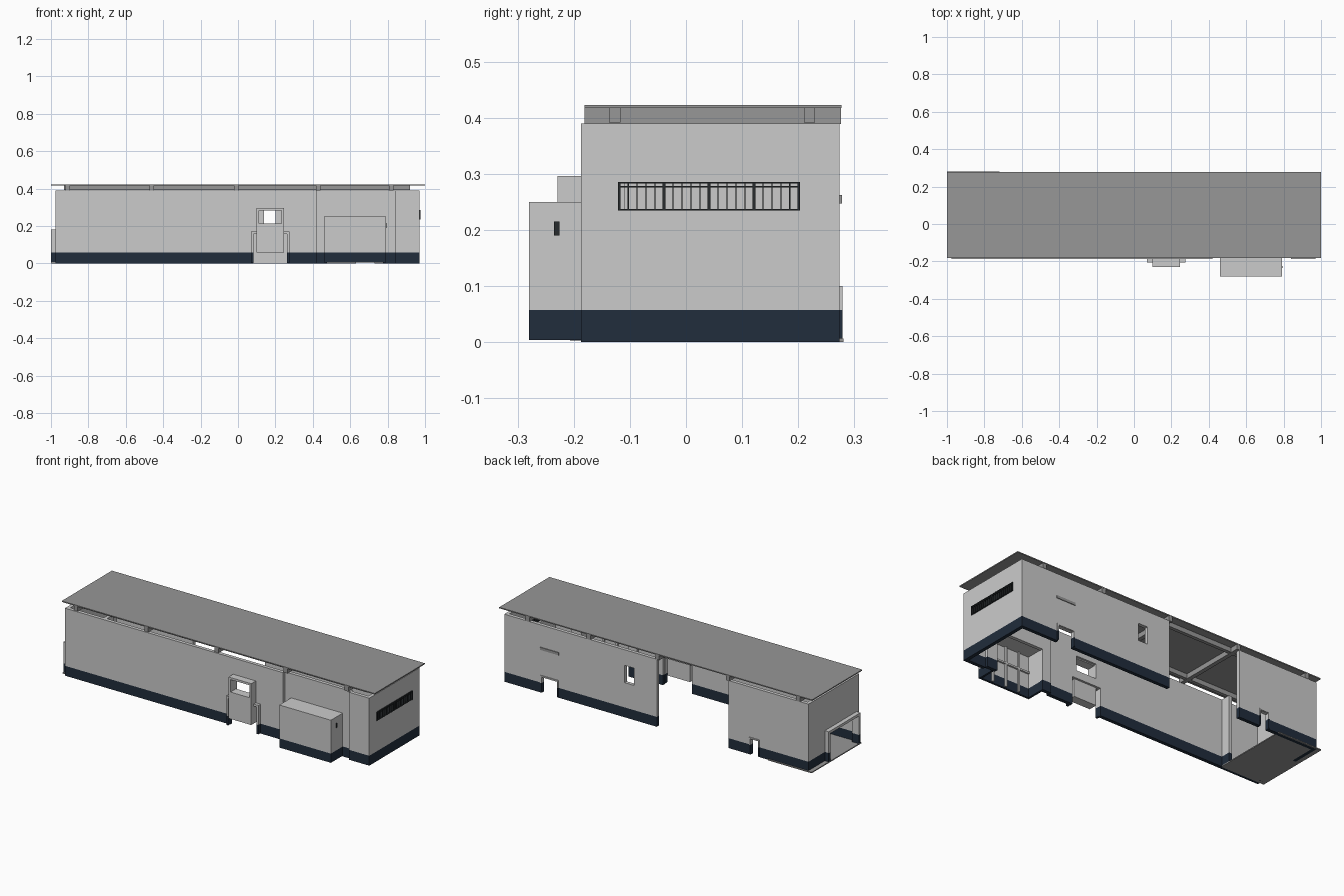
import bpy, bmesh
from mathutils import Vector

cube = bpy.data.objects.get("Cube")
if cube:
    bpy.data.objects.remove(cube, do_unlink=True)


def material(name, rgb):
    m = bpy.data.materials.new(name)
    m.use_nodes = True
    m.diffuse_color = (*rgb, 1)
    m.node_tree.nodes["Principled BSDF"].inputs["Base Color"].default_value = (*rgb, 1)
    return m


WALL = material("pale grey wall", (0.6, 0.6, 0.6))
NAVY = material("navy base band", (0.015, 0.026, 0.045))
ROOF = material("mid grey roof", (0.31, 0.31, 0.31))
DARK = material("dark window frame", (0.02, 0.024, 0.026))

BAND, TOP, THICK = 0.057, 0.39, 0.02
LEFT, RIGHT, FRONT, BACK = -0.975, 0.97, -0.187, 0.274


def finish(name, bm, mats):
    mesh = bpy.data.meshes.new(name)
    bm.to_mesh(mesh)
    bm.free()
    for m in mats:
        mesh.materials.append(m)
    ob = bpy.data.objects.new(name, mesh)
    bpy.context.scene.collection.objects.link(ob)
    return ob


def boxes(name, mat, *spans):
    """One object of boxes, each given as (x0, x1, y0, y1, z0, z1)."""
    bm = bmesh.new()
    for x0, x1, y0, y1, z0, z1 in spans:
        made = bmesh.ops.create_cube(bm, size=1)["verts"]
        size = Vector((x1 - x0, y1 - y0, z1 - z0))
        mid = Vector((x0 + x1, y0 + y1, z0 + z1)) / 2
        for v in made:
            v.co = v.co * size + mid
    return finish(name, bm, [mat])


def wall(name, side, at, u0, u1, top=TOP, base=0.0, holes=(), thick=THICK, plain_inside=False):
    """Upright panel with openings (u0, u1, z0, z1) and a navy band at the foot."""
    us = sorted({u0, u1, *(u for h in holes for u in h[:2])})
    zs = sorted({base, BAND, top, *(z for h in holes for z in h[2:] if z > base)})
    bm = bmesh.new()
    grid = {}

    def vert(u, z):
        if (u, z) not in grid:
            grid[u, z] = bm.verts.new((u, at, z) if side in ("front", "back") else (at, u, z))
        return grid[u, z]

    for a, b in zip(us, us[1:]):
        for c, d in zip(zs, zs[1:]):
            u, z = (a + b) / 2, (c + d) / 2
            if any(h[0] < u < h[1] and h[2] < z < h[3] for h in holes):
                continue
            corners = [vert(a, c), vert(b, c), vert(b, d), vert(a, d)]
            if side in ("back", "left"):
                corners.reverse()
            bm.faces.new(corners).material_index = int(z < BAND)
    ob = finish(name, bm, [WALL, NAVY])
    mod = ob.modifiers.new("thickness", "SOLIDIFY")
    mod.thickness, mod.offset = thick, -1
    mod.material_offset = -1 if plain_inside else 0
    return ob


def surround(name, side, at, u0, u1, z0, z1, depth, t=0.012, sill=False):
    """Frame projecting from a wall around an opening; at is its outer face."""
    holes = [(u0 + t, u1 - t, z0 + t if sill else -1, z1 - t)]
    return wall(name, side, at, u0, u1, z1, z0, holes, depth)


# Main walls
wall("front_wall", "front", FRONT, LEFT, 0.42,
     holes=[(0.08, 0.265, -1, 0.16), (0.11, 0.24, 0.205, 0.29)])
wall("front_corner_wall", "front", FRONT, 0.84, RIGHT)
wall("recessed_front_wall", "front", -0.172, 0.42, 0.84, holes=[(0.475, 0.775, -1, 0.235)])
back_doors = [(-0.655, -0.605, -1, 0.09), (0.63, 0.73, -1, 0.09)]
wall("back_wall_wide", "back", BACK, -0.005, RIGHT, plain_inside=True,
     holes=[back_doors[1], (0.14, 0.2, 0.2, 0.3)])
wall("back_wall_narrow", "back", BACK, -0.975, -0.465, plain_inside=True, holes=[back_doors[0]])
wall("right_end_wall", "right", RIGHT, FRONT + THICK, BACK - THICK,
     holes=[(-0.12, 0.2, 0.235, 0.285)])
wall("left_end_wall", "left", LEFT, FRONT + THICK, BACK - THICK, holes=[(-0.15, 0.11, -1, 0.165)])
wall("inner_pier", "right", -0.72, FRONT + THICK, -0.11)

# Door and window surrounds
surround("front_door_surround", "front", -0.207, 0.07, 0.275, 0.003, 0.17, 0.025)
surround("front_window_box", "front", -0.229, 0.1, 0.245, 0.2, 0.296, 0.05, sill=True)
surround("end_entrance_surround", "left", -1.0, -0.165, 0.125, 0.006, 0.18, 0.03, t=0.015)
for i, (a, b, _, z) in enumerate(back_doors):
    surround(f"back_door_surround_{i + 1}", "back", 0.279, a - 0.008, b + 0.008,
             0.006, z + 0.01, 0.012, t=0.008)
boxes("back_ledge", ROOF, (0.62, 0.74, 0.27, 0.278, 0.247, 0.262))

# Annex at the front: three walls, lid, inner ribs and a side handle
wall("annex_front", "front", -0.28, 0.46, 0.79, 0.25, 0.004, thick=0.012)
wall("annex_left_side", "right", 0.79, -0.268, -0.172, 0.25, 0.004, thick=0.012)
wall("annex_right_side", "left", 0.46, -0.268, -0.172, 0.25, 0.004, thick=0.012)
boxes("annex_lid", WALL, (0.46, 0.79, -0.28, -0.172, 0.24, 0.25))
boxes("annex_ribs", WALL, *[(x - 0.005, x + 0.005, -0.27, -0.258, 0.01, 0.245)
                            for x in (0.54, 0.625, 0.71)],
      (0.47, 0.78, -0.27, -0.258, 0.14, 0.15))
boxes("annex_handle", DARK, (0.788, 0.794, -0.235, -0.225, 0.19, 0.215))

# Barred window in the right end
bars = []
for i in range(21):
    y, half = -0.119 + i * 0.016, 0.0025 if i % 5 == 0 else 0.001
    bars.append((0.96, 0.975, y - half, y + half, 0.235, 0.285))
for z in (0.236, 0.277, 0.284):
    bars.append((0.962, 0.974, -0.12, 0.202, z - 0.0015, z + 0.0015))
boxes("end_window_bars", DARK, *bars)

# Roof sheet on a frame of long beams and cross beams
boxes("roof_sheet", ROOF, (-1, 1, -0.181, 0.277, 0.417, 0.423))
boxes("long_beams", ROOF, *[(-0.93, 0.92, y - 0.01, y + 0.01, 0.391, 0.418)
                            for y in (-0.127, 0.22)])
boxes("cross_beams", ROOF, *[(x - 0.012, x + 0.012, -0.181, 0.276, 0.389, 0.4175)
                             for x in (-0.91, -0.46, -0.01, 0.43, 0.82)])

# Entrance floor
boxes("entrance_floor", ROOF, (-1, -0.72, -0.172, 0.281, 0, 0.006))
